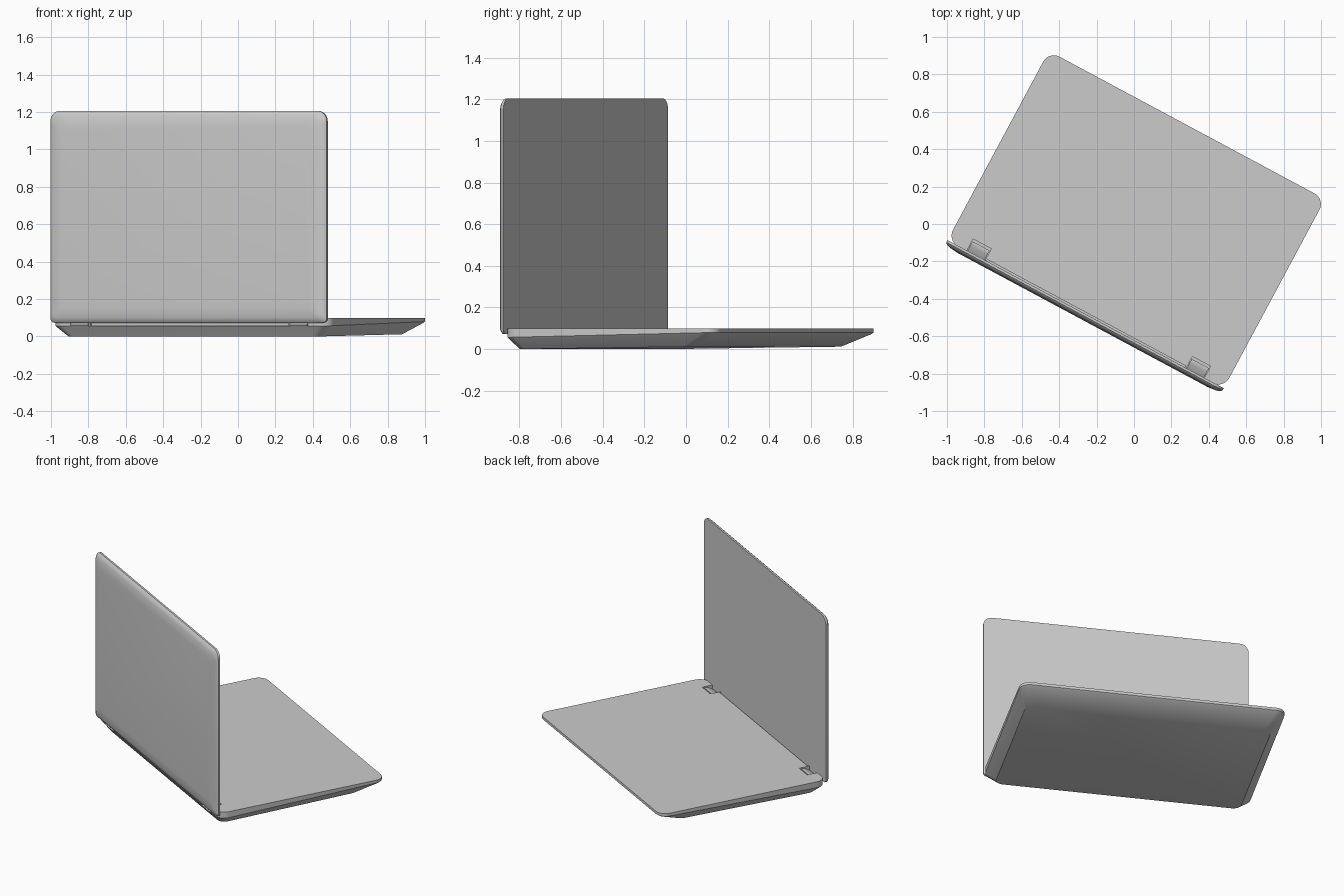
import bpy, bmesh, math
from mathutils import Matrix

if "Cube" in bpy.data.objects:
    bpy.data.objects.remove(bpy.data.objects["Cube"])

TURN = Matrix.Rotation(math.radians(-28.2), 4, 'Z')   # laptop sits turned on the ground


def rounded_rect(hu, lo, hi, r_lo, r_hi, n=8):
    """Outline points of a rectangle with separate radii at its low and high side."""
    pts = []
    for cx, cy, r, start in ((hu - r_hi, hi - r_hi, r_hi, 0), (r_hi - hu, hi - r_hi, r_hi, 90),
                             (r_lo - hu, lo + r_lo, r_lo, 180), (hu - r_lo, lo + r_lo, r_lo, 270)):
        for i in range(n + 1):
            a = math.radians(start + 90 * i / n)
            pts.append((cx + r * math.cos(a), cy + r * math.sin(a)))
    return pts


def finish(name, bm):
    bmesh.ops.recalc_face_normals(bm, faces=bm.faces)
    me = bpy.data.meshes.new(name)
    bm.to_mesh(me)
    bm.free()
    ob = bpy.data.objects.new(name, me)
    ob.matrix_world = TURN
    bpy.context.collection.objects.link(ob)
    return ob


def activate(ob):
    bpy.ops.object.select_all(action='DESELECT')
    ob.select_set(True)
    bpy.context.view_layer.objects.active = ob


def smooth(ob, angle=30):
    activate(ob)
    bpy.ops.object.shade_smooth_by_angle(angle=math.radians(angle))


def loft(name, loops):
    """Skin a stack of equal-length loops and cap both ends."""
    bm = bmesh.new()
    rings = [[bm.verts.new(p) for p in loop] for loop in loops]
    for a, b in zip(rings, rings[1:]):
        for i in range(len(a)):
            j = (i + 1) % len(a)
            bm.faces.new((a[i], a[j], b[j], b[i]))
    bm.faces.new(rings[0])
    bm.faces.new(rings[-1])
    return finish(name, bm)


def cut_box(target, u0, u1, v0, v1, z0, z1):
    bm = bmesh.new()
    bmesh.ops.create_cube(bm, size=1)
    for v in bm.verts:
        v.co = ((u0 + u1) / 2 + v.co.x * (u1 - u0), (v0 + v1) / 2 + v.co.y * (v1 - v0),
                (z0 + z1) / 2 + v.co.z * (z1 - z0))
    cutter = finish("cutter", bm)
    cutter.hide_render = True
    mod = target.modifiers.new("cut", 'BOOLEAN')
    mod.operation, mod.solver, mod.object = 'DIFFERENCE', 'EXACT', cutter
    activate(target)
    bpy.ops.object.modifier_apply(modifier=mod.name)
    bpy.data.objects.remove(cutter)


# keyboard base: wedge underside, sloped flanks, flat top (half width, back, front, radius, z back, z front)
loops = []
for hu, v0, v1, r, zb, zf in ((.775, -.51, .45, .05, 0, .012),
                              (.832, -.544, .59, .065, .048, .072),
                              (.838, -.55, .60, .065, .056, .08),
                              (.838, -.55, .60, .065, .098, .098)):
    loops.append([(u, v, zb + (zf - zb) * (v - v0) / (v1 - v0))
                  for u, v in rounded_rect(hu, v0, v1, r, r)])
base = loft("keyboard_base", loops)

# hinge notches and the slim recess between them
for s in (-1, 1):
    cut_box(base, s * .665 - .055, s * .665 + .055, -.65, -.477, .056, .2)
cut_box(base, -.60, .60, -.65, -.538, .058, .2)
smooth(base)

# screen lid: flat inside face, softly pillowed back (inset, depth)
loops = []
for inset, v in ((0, -.547), (0, -.56), (.008, -.569), (.03, -.577), (.08, -.582)):
    loops.append([(u, v, z) for u, z in
                  rounded_rect(.838 - inset, .073 + inset, 1.205 - inset, .025, .055)])
smooth(loft("screen_lid", loops), 35)

# hinges: curved leaf sloping down through each notch to the lid
profile = [(-.49, .056), (-.49, .092), (-.497, .094), (-.515, .088), (-.535, .078),
           (-.55, .07), (-.56, .062), (-.555, .056)]
for side, s in (("left", -1), ("right", 1)):
    smooth(loft("hinge_" + side, [[(s * .665 + d, v, z) for v, z in profile]
                                  for d in (-.052, .052)]), 40)
